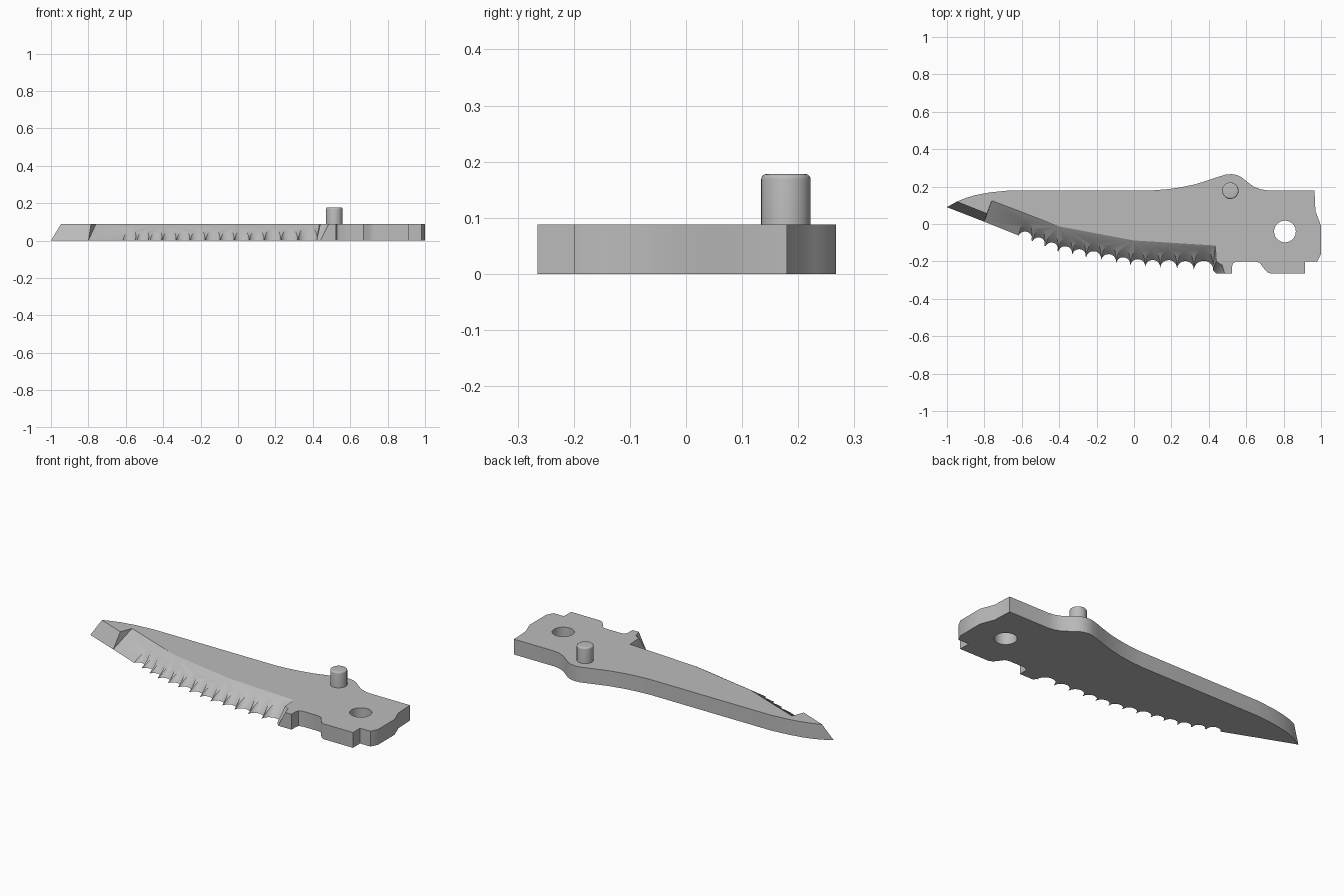
import bpy, bmesh, math

THICK = 0.088

if "Cube" in bpy.data.objects:
    bpy.data.objects.remove(bpy.data.objects["Cube"], do_unlink=True)

steel = bpy.data.materials.new("grey steel")
steel.use_nodes = True
GREY = (0.5, 0.5, 0.5, 1)
steel.diffuse_color = GREY
steel.node_tree.nodes["Principled BSDF"].inputs["Base Color"].default_value = GREY


def loft(name, low, high, z0, z1):
    """Solid between two matching outlines; shared points are welded."""
    bm = bmesh.new()
    a = [bm.verts.new((x, y, z0)) for x, y in low]
    b = [bm.verts.new((x, y, z1)) for x, y in high]
    n = len(a)
    for i in range(n):
        j = (i + 1) % n
        bm.faces.new((a[i], a[j], b[j], b[i]))
    bm.faces.new(a[::-1])
    bm.faces.new(b)
    bmesh.ops.remove_doubles(bm, verts=bm.verts, dist=1e-5)
    bent = [f for f in bm.faces if len(f.verts) == 4]
    bmesh.ops.triangulate(bm, faces=bent)
    bmesh.ops.recalc_face_normals(bm, faces=bm.faces)
    mesh = bpy.data.meshes.new(name)
    bm.to_mesh(mesh)
    bm.free()
    mesh.materials.append(steel)
    ob = bpy.data.objects.new(name, mesh)
    bpy.context.collection.objects.link(ob)
    return ob


def ellipse(cx, cy, rx, ry, n=32):
    return [(cx + rx * math.cos(math.tau * i / n),
             cy + ry * math.sin(math.tau * i / n)) for i in range(n)]


def activate(ob):
    bpy.ops.object.select_all(action='DESELECT')
    ob.select_set(True)
    bpy.context.view_layer.objects.active = ob


def cut(ob, cutter):
    cutter.hide_render = True
    mod = ob.modifiers.new("cut", 'BOOLEAN')
    mod.operation = 'DIFFERENCE'
    mod.solver = 'EXACT'
    mod.object = cutter
    activate(ob)
    bpy.ops.object.modifier_apply(modifier=mod.name)
    bpy.data.objects.remove(cutter, do_unlink=True)


# Ground edge: (low outline, high outline) from the tip to the heel
edge = [((-1, .09), (-.947, .12)), ((-.8, .012), (-.786, .056)),
        ((-.8, .012), (-.76, .125)), ((-.4, -.148), (-.4, -.013)),
        ((0, -.224), (0, -.088)), ((.42, -.248), (.435, -.115)),
        ((.425, -.25), (.44, -.2)), ((.432, -.256), (.472, -.22)),
        ((.44, -.265), (.485, -.265))]

# Tang, thumb hump and spine, upright all the way round
tang = [(.525, -.265), (.525, -.225), (.53, -.208), (.55, -.2), (.65, -.2),
        (.672, -.207), (.7, -.245), (.712, -.257), (.73, -.265),
        (.915, -.265), (.915, -.2), (.98, -.2), (1, -.16), (1, -.01),
        (.97, .07), (.965, .18)]
spine = [(.71, .18), (.675, .186), (.64, .2), (.6, .23), (.575, .25),
         (.55, .262), (.52, .267), (.49, .264), (.45, .252), (.4, .235),
         (.33, .213), (.25, .196), (.18, .186), (.1, .18), (-.66, .18),
         (-.77, .169), (-.85, .154), (-.9, .139), (-.947, .12)]

blade = loft("blade", [e[0] for e in edge] + tang + spine,
             [e[1] for e in edge] + tang + spine, 0, THICK)

# Serrations: leaning round scoops between neighbouring tooth tips
tips = [-.62, -.545, -.476, -.406, -.33, -.257, -.176, -.096, -.02,
        .06, .14, .23, .32, .425]


def edge_y(x):
    for (x0, y0), (x1, y1) in [(edge[i][0], edge[i + 1][0]) for i in (2, 3, 4)]:
        if x <= x1:
            return y0 + (y1 - y0) * (x - x0) / (x1 - x0)
    return edge[5][0][1]


LEAN = 0.9
for x0, x1 in zip(tips, tips[1:]):
    cx, gap = (x0 + x1) / 2, x1 - x0
    cy, rx, ry = edge_y(cx), gap * .49, gap * .46
    z0, z1 = -.03, .12
    cut(blade, loft("scoop", ellipse(cx, cy + LEAN * z0, rx, ry),
                    ellipse(cx, cy + LEAN * z1, rx, ry), z0, z1))

# Pivot hole
hole = ellipse(.807, -.04, .058, .058, 48)
cut(blade, loft("hole", hole, hole, -.1, .2))

# Thumb stud with a rounded top rim
bpy.ops.mesh.primitive_cylinder_add(vertices=40, radius=.044, depth=.118,
                                    location=(.515, .178, .119))
stud = bpy.context.object
stud.name = "thumb_stud"
stud.data.materials.append(steel)
bm = bmesh.new()
bm.from_mesh(stud.data)
rim = [e for e in bm.edges if all(v.co.z > 0 for v in e.verts)]
bmesh.ops.bevel(bm, geom=rim, offset=.009, segments=4, profile=.5,
                affect='EDGES')
bm.to_mesh(stud.data)
bm.free()

for ob in (blade, stud):
    activate(ob)
    bpy.ops.object.shade_smooth_by_angle(angle=math.radians(30))
